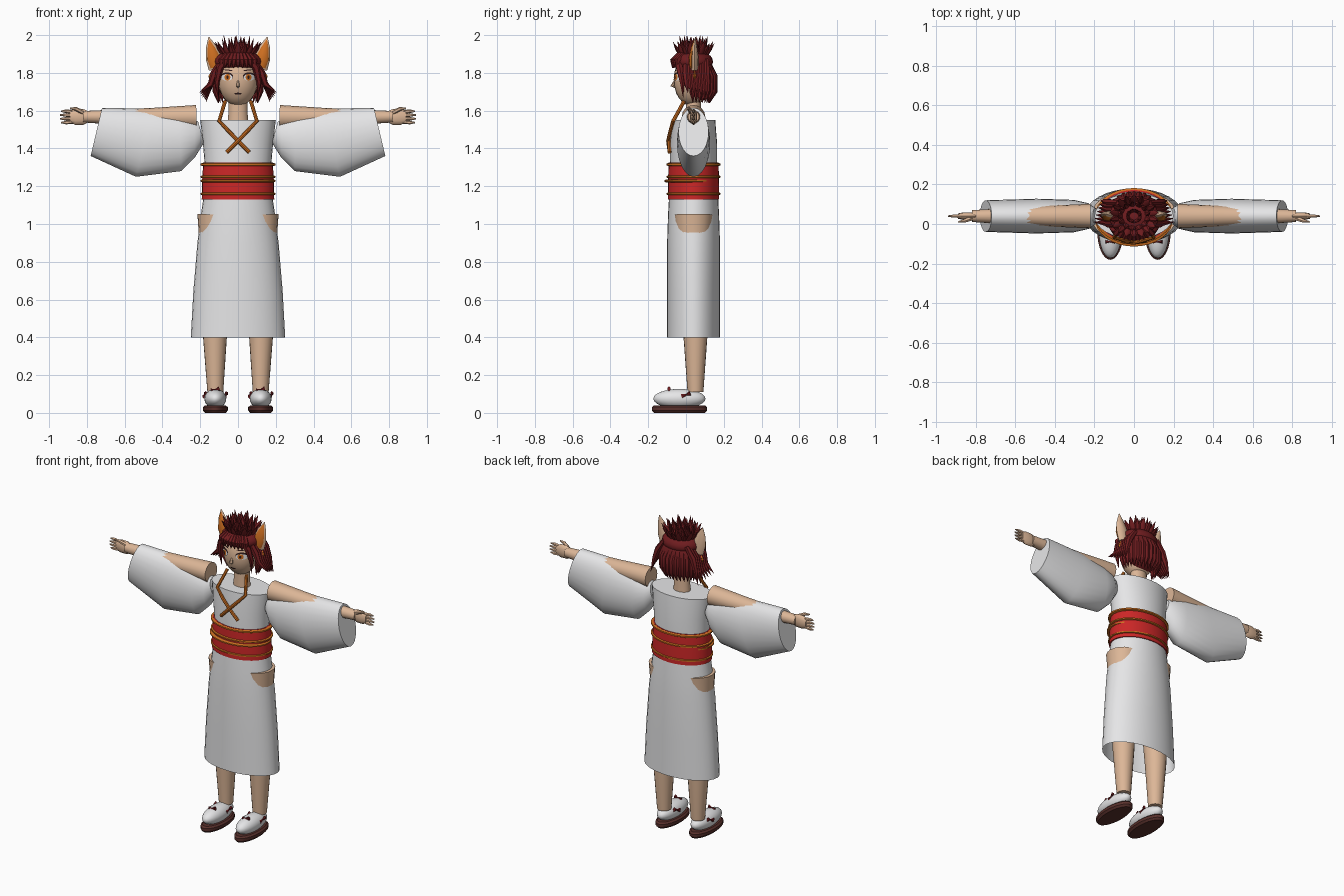
import bpy, bmesh, math
from mathutils import Vector

cube = bpy.data.objects.get("Cube")
if cube:
    bpy.data.objects.remove(cube)


def material(name, r, g, b):
    m = bpy.data.materials.new(name)
    m.use_nodes = True
    m.diffuse_color = (r, g, b, 1)
    m.node_tree.nodes["Principled BSDF"].inputs["Base Color"].default_value = (r, g, b, 1)
    return m


WHITE = material("white cloth", .8, .8, .81)
SKIN = material("skin", .72, .47, .31)
HAIR = material("dark red hair", .16, .012, .014)
RED = material("red sash", .6, .02, .02)
ORANGE = material("orange cord", .62, .16, .015)
SOLE = material("brown sole", .1, .03, .025)
DARK = material("dark line", .03, .012, .012)
BODY_Y = .04


def ring(center, u, v, sides):
    return [Vector(center) + u * math.cos(a) + v * math.sin(a)
            for a in (2 * math.pi * i / sides for i in range(sides))]


def build(name, lofts, mat, caps=True, angle=40):
    """Skin each list of rings into a closed shell, all in one object."""
    bm = bmesh.new()
    for rings in lofts:
        rows = [[bm.verts.new(p) for p in r] for r in rings]
        n = len(rows[0])
        for a, b in zip(rows, rows[1:]):
            for i in range(n):
                j = (i + 1) % n
                bm.faces.new((a[i], a[j], b[j], b[i]))
        if caps:
            bm.faces.new(rows[0][::-1])
            bm.faces.new(rows[-1])
    bmesh.ops.recalc_face_normals(bm, faces=bm.faces)
    mesh = bpy.data.meshes.new(name)
    bm.to_mesh(mesh)
    bm.free()
    mesh.materials.append(mat)
    ob = bpy.data.objects.new(name, mesh)
    bpy.context.collection.objects.link(ob)
    bpy.ops.object.select_all(action='DESELECT')
    ob.select_set(True)
    bpy.context.view_layer.objects.active = ob
    bpy.ops.object.shade_smooth_by_angle(angle=math.radians(angle))
    return ob


def strand(points, radii, sides=6, flat=1.0, ref=(0, 1, 0)):
    """Rings along a path; flat squashes the section along ref."""
    pts = [Vector(p) for p in points]
    out = []
    for i, p in enumerate(pts):
        t = (pts[min(i + 1, len(pts) - 1)] - pts[max(i - 1, 0)]).normalized()
        u = t.cross(Vector(ref)).normalized()
        out.append(ring(p, u * radii[i], u.cross(t) * radii[i] * flat, sides))
    return out


def stack(profile, y=BODY_Y, x=0, sides=32):
    """Horizontal elliptical rings from (z, x radius, y radius)."""
    return [ring((x, y, z), Vector((rx, 0, 0)), Vector((0, ry, 0)), sides)
            for z, rx, ry in profile]


def ball(center, r, sides=24, steps=12):
    rows = []
    for i in range(steps + 1):
        a = math.pi * (.02 + .96 * i / steps)
        rows.append((center[2] - r[2] * math.cos(a), r[0] * math.sin(a), r[1] * math.sin(a)))
    return stack(rows, center[1], center[0], sides)


# Robe body, skirt and sash
build("robe_top", [stack([(1.13, .18, .125), (1.3, .175, .125), (1.42, .185, .125),
                          (1.55, .2, .115)])], WHITE)
build("skirt", [stack([(1.14, .183, .13), (1.05, .196, .135), (.9, .215, .14),
                       (.65, .236, .14), (.4, .25, .14)])], WHITE, caps=False)
build("sash", [stack([(1.13, .192, .136), (1.23, .19, .135), (1.325, .184, .132)])], RED)
for k, (z, y, h) in enumerate([(1.315, .04, .009), (1.25, .04, .008),
                               (1.228, .028, .008), (1.16, .04, .008)]):
    build(f"sash_cord_{k + 1}", [stack([(z - h, .188, .134), (z - h / 2, .198, .142),
                                        (z + h / 2, .198, .142), (z + h, .188, .134)], y)], ORANGE)

# Neck and head
build("neck", [stack([(1.53, .055, .042), (1.6, .05, .04), (1.7, .05, .04)])], SKIN)
HEAD, HEAD_R = Vector((0, .03, 1.765)), Vector((.105, .095, .14))
build("head", [ball(HEAD, HEAD_R)], SKIN)
build("nose", [strand([(0, -.055, 1.77), (0, -.072, 1.73), (0, -.055, 1.722)],
                      [.003, .011, .004], ref=(1, 0, 0))], SKIN)


def face_plate(name, x, z, rx, rz, lift, mat, tilt=0):
    """Thin oval that follows the front of the head."""
    rows = []
    for scale in (1, .5, .02):
        row = []
        for i in range(14):
            a = 2 * math.pi * i / 14
            px, pz = x + scale * rx * math.cos(a), z + scale * (rz * math.sin(a) + tilt * math.cos(a))
            d = 1 - ((px - HEAD.x) / HEAD_R.x) ** 2 - ((pz - HEAD.z) / HEAD_R.z) ** 2
            row.append(Vector((px, HEAD.y - HEAD_R.y * math.sqrt(max(d, 0)) - lift, pz)))
        rows.append(row)
    build(name, [rows], mat)


face_plate("mouth", 0, 1.69, .02, .005, .003, DARK)
for s, side in ((1, "left"), (-1, "right")):
    # Facial features
    face_plate(f"{side}_lash", s * .059, 1.781, .034, .022, .002, DARK)
    face_plate(f"{side}_eye", s * .059, 1.776, .03, .018, .004, WHITE)
    face_plate(f"{side}_iris", s * .056, 1.777, .016, .017, .006, ORANGE)
    face_plate(f"{side}_pupil", s * .056, 1.777, .006, .009, .008, DARK)
    face_plate(f"{side}_brow", s * .055, 1.815, .028, .003, .003, DARK, s * .003)

    # Pointed ears and drop earrings
    build(f"{side}_ear", [strand([(s * .115, .045, 1.82), (s * .128, .045, 1.88),
                                  (s * .143, .045, 1.94), (s * .155, .05, 1.99)],
                                 [.04, .043, .027, .002], 8, .5)], SKIN)
    build(f"{side}_inner_ear", [strand([(s * .118, .03, 1.83), (s * .13, .028, 1.88),
                                        (s * .143, .035, 1.935), (s * .152, .043, 1.975)],
                                       [.028, .034, .019, .002], 8, .4)], ORANGE)
    build(f"{side}_earring", [strand([(s * .135, .045, 1.815), (s * .142, .045, 1.78),
                                      (s * .14, .045, 1.75)], [.002, .016, .002], 4)], ORANGE)

    # Crossed neck cord
    build(f"{side}_neck_cord", [strand([(s * .068, -.01, 1.65), (s * .1, -.068, 1.545),
                                        (s * .05, -.083, 1.492), (0, -.091 - s * .004, 1.44),
                                        (-s * .06, -.087, 1.38)], [.01] * 5, 8)], ORANGE)

    # Sleeves: slanted oval sections given by top and bottom points
    rows = []
    for xt, zt, xb, zb, w in [(.21, 1.54, .18, 1.43, .04), (.23, 1.555, .23, 1.35, .065),
                              (.31, 1.585, .3, 1.28, .082), (.45, 1.61, .54, 1.25, .088),
                              (.72, 1.615, .78, 1.36, .08)]:
        top, low = Vector((s * xt, BODY_Y, zt)), Vector((s * xb, BODY_Y, zb))
        rows.append(ring((top + low) / 2, (top - low) / 2, Vector((0, w, 0)), 24))
    build(f"{side}_sleeve", [rows], WHITE)

    # Arm, palm and fanned fingers
    build(f"{side}_arm", [strand([(s * .22, BODY_Y, 1.568), (s * .45, BODY_Y, 1.563),
                                  (s * .82, BODY_Y, 1.568)], [.062, .052, .03], 16)], SKIN)
    build(f"{side}_palm", [strand([(s * x, BODY_Y, 1.567) for x in (.79, .82, .86, .89)],
                                  [.028, .042, .043, .03], 12, .45)], SKIN)
    fingers = [strand([(s * .865, BODY_Y, 1.567 + .017 * k), (s * .91, BODY_Y, 1.567 + .02 * k),
                       (s * (.945 - .006 * abs(k)), BODY_Y, 1.567 + .02 * k)],
                      [.01, .0095, .004]) for k in (-1.5, -.5, .5, 1.5)]
    fingers.append(strand([(s * .82, .03, 1.59), (s * .86, .015, 1.61), (s * .89, .01, 1.612)],
                          [.013, .01, .004]))
    build(f"{side}_fingers", fingers, SKIN)

    # Leg, with the hip showing at the side opening of the skirt
    build(f"{side}_leg", [strand([(s * .112, .04, 1.05), (s * .115, .04, .95), (s * .122, .05, .4),
                                  (s * .12, .05, .11)], [.103, .093, .063, .042], 20)], SKIN)

    # Shoe, sole and bows
    build(f"{side}_shoe", [ball((s * .12, -.035, .075), (.058, .138, .052))], WHITE)
    build(f"{side}_sole", [stack([(0, .055, .135), (.012, .066, .146), (.03, .066, .146),
                                  (.04, .055, .135)], -.035, s * .12)], SOLE)
    bows = []
    for bx, by, bz in ((0, -.09, .122), (.055, 0, .095), (-.055, 0, .095)):
        ax = Vector((.022, 0, .006)) if bx == 0 else Vector((.004, .022, .008))
        c = Vector((s * .12 + bx, by, bz))
        bows.append(strand([c - ax, c, c + ax], [.013, .004, .013], 6, .7,
                           (0, 1, 0) if bx == 0 else (1, 0, 0)))
    build(f"{side}_shoe_bows", bows, HAIR, angle=20)

    # Swept side locks
    locks = []
    for k in range(7):
        y = .0 + .018 * k
        locks.append(strand([(s * .08, y, 1.87), (s * .125, y, 1.8), (s * .145, y + .005, 1.74),
                             (s * (.205 - .006 * k), y + .01, 1.695 - .008 * k)],
                            [.014, .02, .015, .001]))
    locks.append(strand([(s * .05, -.045, 1.88), (s * .095, -.035, 1.83), (s * .112, -.02, 1.75),
                         (s * .105, -.015, 1.67)], [.015, .02, .014, .001]))
    build(f"{side}_side_locks", locks, HAIR)

# Hair shell and cap
build("hair_back", [ball((0, .07, 1.775), (.122, .082, .125))], HAIR)
build("hair_cap", [ball((0, .038, 1.86), (.125, .105, .062))], HAIR)

# Fringe
fringe = []
for k in range(-4, 5):
    x = .022 * k
    y = -.07 + .003 * k * k / 2
    fringe.append(strand([(x * .7, y + .03, 1.9), (x, y, 1.865), (x * 1.08, y - .002, 1.825)],
                         [.012, .018, .002]))
build("fringe", fringe, HAIR)

# Hanging locks round the back
back_locks = []
for k in range(17):
    a = math.radians(-10 + 200 * k / 16)
    c, d = math.cos(a), math.sin(a)
    back_locks.append(strand([(.09 * c, .05 + .065 * d, 1.86), (.12 * c, .05 + .1 * d, 1.78),
                              (.118 * c, .05 + .1 * d, 1.7), (.105 * c, .05 + .075 * d, 1.64)],
                             [.014, .018, .016, .001], ref=(-d, c, 0)))
build("back_locks", back_locks, HAIR)

# Crown of upright pointed petals
petals = []
for count, base, reach, tip in ((18, .07, .125, 1.955), (13, .05, .085, 1.985), (8, .02, .04, 1.98)):
    for k in range(count):
        a = 2 * math.pi * (k + .5) / count
        out = Vector((math.cos(a), math.sin(a) * .88, 0))
        mid = Vector((0, .04, 0))
        petals.append(strand([mid + out * base + Vector((0, 0, 1.88)),
                              mid + out * (base + reach) * .52 + Vector((0, 0, 1.925)),
                              mid + out * reach + Vector((0, 0, tip + .012 * (k % 2)))],
                             [.015, .018, .001], 6, .5, out))
build("hair_crown", petals, HAIR)
